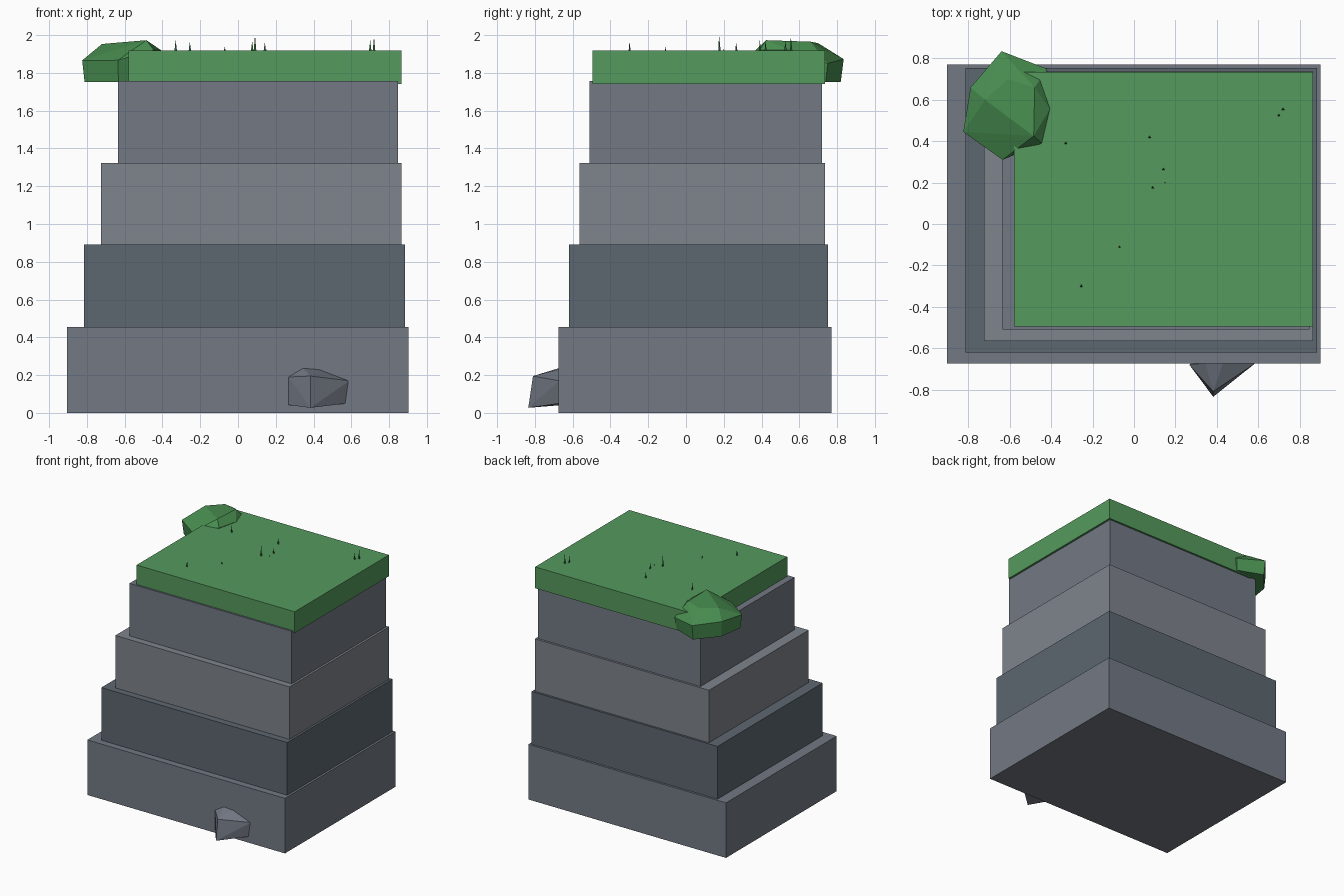
import bpy, bmesh
from mathutils import Matrix

if "Cube" in bpy.data.objects:
    bpy.data.objects.remove(bpy.data.objects["Cube"])


def material(name, rgb):
    m = bpy.data.materials.new(name)
    m.diffuse_color = (*rgb, 1)
    m.use_nodes = True
    m.node_tree.nodes["Principled BSDF"].inputs["Base Color"].default_value = m.diffuse_color
    return m


def finish(name, bm, mat):
    bmesh.ops.recalc_face_normals(bm, faces=bm.faces)
    me = bpy.data.meshes.new(name)
    bm.to_mesh(me)
    bm.free()
    me.materials.append(mat)
    ob = bpy.data.objects.new(name, me)
    bpy.context.collection.objects.link(ob)
    return ob


def box(name, x0, x1, y0, y1, z0, z1, mat):
    bm = bmesh.new()
    bmesh.ops.create_cube(bm, size=1, matrix=Matrix.Translation(
        ((x0 + x1) / 2, (y0 + y1) / 2, (z0 + z1) / 2))
        @ Matrix.Diagonal((x1 - x0, y1 - y0, z1 - z0, 1)))
    return finish(name, bm, mat)


def hull(name, points, mat):
    bm = bmesh.new()
    for p in points:
        bm.verts.new(p)
    res = bmesh.ops.convex_hull(bm, input=bm.verts)
    loose = [v for v in bm.verts if not v.link_faces]
    bmesh.ops.delete(bm, geom=loose, context='VERTS')
    return finish(name, bm, mat)


stone = material("stone", (0.17, 0.19, 0.23))
stone_dark = material("stone_dark", (0.11, 0.135, 0.16))
stone_light = material("stone_light", (0.21, 0.23, 0.265))
grass = material("grass", (0.09, 0.32, 0.11))
leaf = material("leaf", (0.065, 0.27, 0.08))
blade = material("blade", (0.03, 0.13, 0.04))

# stepped cliff layers, each set back from the front left
for i, mat in enumerate((stone, stone_dark, stone_light, stone)):
    z = 0.4335 * i
    box(f"cliff_layer_{i + 1}", -0.905 + 0.09 * i, 0.902 - 0.018 * i,
        -0.675 + 0.055 * i, 0.77 - 0.017 * i, z, z + 0.455 if i == 0 else z + 0.457, mat)

# grass slab on top
box("grass_cap", -0.58, 0.865, -0.495, 0.735, 1.742, 1.918, grass)

# faceted bush over the back left corner: crown, rim and tucked-in base
crown = [(-0.57, 0.49, 1.955), (-0.61, 0.70, 1.957), (-0.72, 0.6, 1.953),
         (-0.485, 0.425, 1.973), (-0.48, 0.66, 1.965)]
rim = [(-0.64, 0.835, 1.873), (-0.79, 0.66, 1.88), (-0.825, 0.445, 1.866),
       (-0.635, 0.31, 1.867), (-0.446, 0.39, 1.922), (-0.407, 0.555, 1.92),
       (-0.42, 0.75, 1.85)]
base = [(-0.61 + (x + 0.61) * 0.94, 0.57 + (y - 0.57) * 0.94, 1.752) for x, y, z in rim]
hull("bush", crown + rim + base, leaf)

# boulder half buried in the front wall
hull("boulder", [(0.383, -0.81, 0.195), (0.383, -0.835, 0.027),
                 (0.267, -0.68, 0.19), (0.267, -0.68, 0.042),
                 (0.59, -0.67, 0.17), (0.573, -0.67, 0.05),
                 (0.345, -0.672, 0.237), (0.43, -0.672, 0.23),
                 (0.42, -0.55, 0.2), (0.42, -0.55, 0.05)], stone)

# thin grass blades: x, y, tip height
tufts = [(-0.33, 0.39, 1.975), (-0.255, -0.30, 1.965), (-0.07, -0.11, 1.938),
         (0.075, 0.42, 1.968), (0.09, 0.175, 2.0), (0.142, 0.265, 1.962),
         (0.15, 0.20, 1.926), (0.70, 0.525, 1.972), (0.72, 0.555, 1.99)]
for i, (x, y, top) in enumerate(tufts):
    bm = bmesh.new()
    h = top - 1.9
    bmesh.ops.create_cone(bm, cap_ends=True, segments=3, radius1=0.01, radius2=0, depth=h,
                          matrix=Matrix.Translation((x, y, 1.9 + h / 2)))
    finish(f"grass_blade_{i + 1}", bm, blade)
